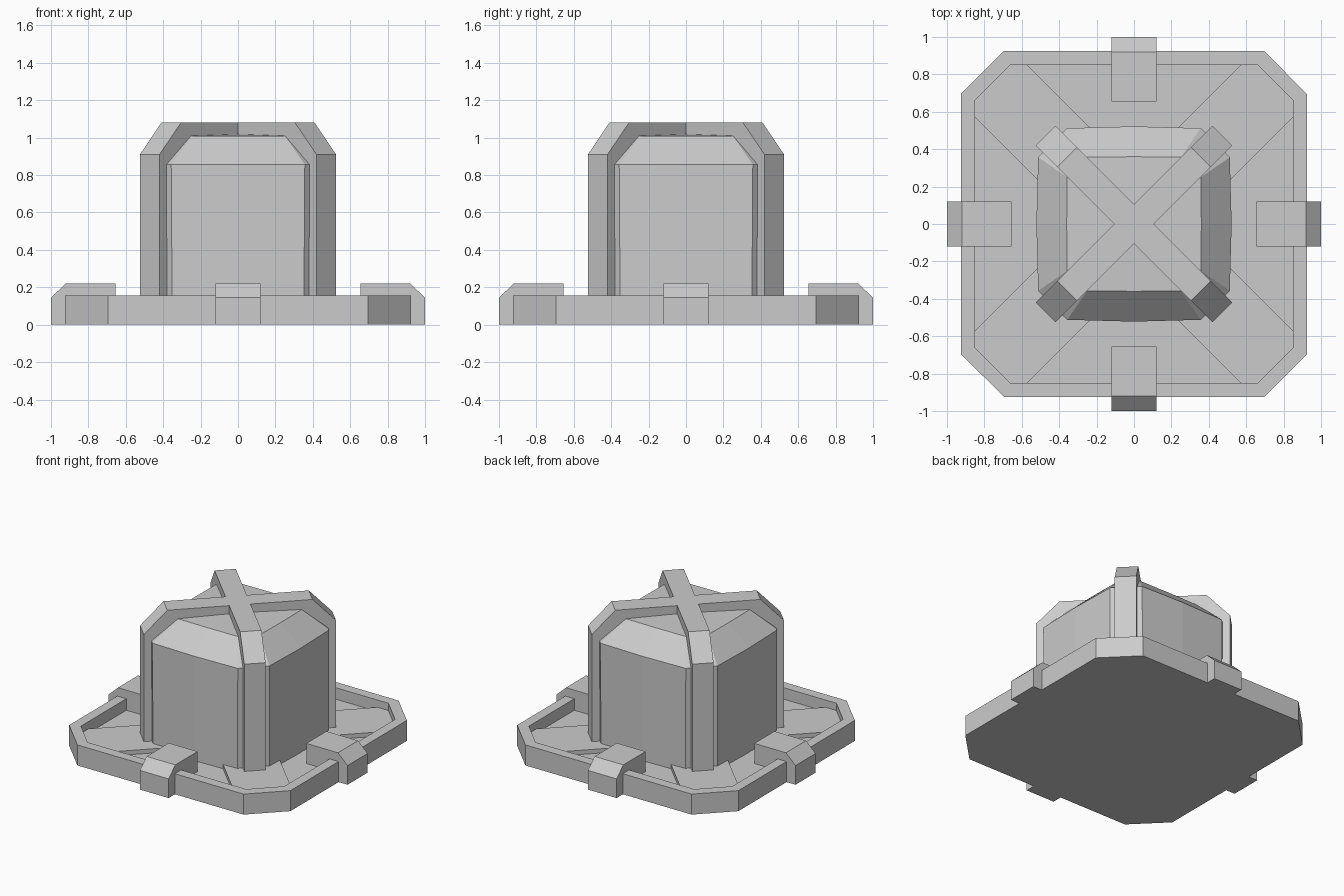
import bpy, bmesh
from math import pi
from mathutils import Matrix

if "Cube" in bpy.data.objects:
    bpy.data.objects.remove(bpy.data.objects["Cube"])


def finish(bm, name):
    bmesh.ops.recalc_face_normals(bm, faces=bm.faces)
    me = bpy.data.meshes.new(name)
    bm.to_mesh(me)
    bm.free()
    ob = bpy.data.objects.new(name, me)
    bpy.context.collection.objects.link(ob)
    return ob


def ring(half, corner, z, mid=None):
    """Square outline with cut corners; mid adds a point halfway along each side."""
    side = [(half, -corner), (half, corner)]
    if mid:
        side.insert(1, (mid, 0))
    pts = []
    for k in range(4):
        for x, y in side:
            for _ in range(k):
                x, y = -y, x
            pts.append((x, y, z))
    return pts


def loft(name, rings, peak=None):
    """Skin stacked outlines, cap the bottom, cap or peak the top."""
    bm = bmesh.new()
    loops = [[bm.verts.new(p) for p in r] for r in rings]
    n = len(loops[0])
    for a, b in zip(loops, loops[1:]):
        for i in range(n):
            j = (i + 1) % n
            bm.faces.new((a[i], a[j], b[j], b[i]))
    bm.faces.new(loops[0])
    if peak:
        tip = bm.verts.new((0, 0, peak))
        for i in range(n):
            bm.faces.new((loops[-1][i], loops[-1][(i + 1) % n], tip))
    else:
        bm.faces.new(loops[-1])
    return finish(bm, name)


def bar(name, profile, half_width, angle):
    """Extrude a radial (distance, z) profile sideways and turn it around z."""
    bm = bmesh.new()
    face = bm.faces.new([bm.verts.new((d, -half_width, z)) for d, z in profile])
    ext = bmesh.ops.extrude_face_region(bm, geom=[face])
    verts = [v for v in ext["geom"] if isinstance(v, bmesh.types.BMVert)]
    bmesh.ops.translate(bm, vec=(0, 2 * half_width, 0), verts=verts)
    bmesh.ops.transform(bm, matrix=Matrix.Rotation(angle, 4, 'Z'), verts=bm.verts)
    return finish(bm, name)


# Base tray with raised rim and sunken floor
loft("base_tray", [ring(0.925, 0.695, 0), ring(0.925, 0.695, 0.155),
                   ring(0.85, 0.662, 0.155), ring(0.85, 0.662, 0.068)])

# Raised diagonal floor strips, pointed to fit the rim corners
for k in range(4):
    bm = bmesh.new()
    outline = [(0, -0.28), (0.28, 0), (0.85, 0.57), (0.85, 0.662),
               (0.662, 0.85), (0.57, 0.85), (0, 0.28), (-0.28, 0)]
    outline = outline[1:7]
    low = [bm.verts.new((x, y, 0.06)) for x, y in outline]
    top = [bm.verts.new((x, y, 0.1)) for x, y in outline]
    bm.faces.new(low)
    bm.faces.new(top)
    for i in range(6):
        j = (i + 1) % 6
        bm.faces.new((low[i], low[j], top[j], top[i]))
    bmesh.ops.transform(bm, matrix=Matrix.Rotation(k * pi / 2, 4, 'Z'), verts=bm.verts)
    finish(bm, f"floor_strip_{k + 1}")

# Dome with slightly bowed walls and a bevelled shoulder
loft("dome", [ring(0.512, 0.352, 0.06, 0.522), ring(0.512, 0.357, 0.857, 0.522),
              ring(0.357, 0.25, 1.01, 0.36)], peak=1.022)

# Corner ribs meeting in a cross, and rim clamps at the side centres
rib = [(0, 0.06), (0.668, 0.06), (0.668, 0.91), (0.505, 1.08), (0, 1.08)]
clamp = [(0.655, 0.05), (0.9, 0), (1.0, 0), (1.0, 0.145), (0.92, 0.22), (0.655, 0.22)]
for k in range(4):
    bar(f"corner_rib_{k + 1}", rib, 0.074, pi / 4 + k * pi / 2)
    bar(f"rim_clamp_{k + 1}", clamp, 0.12, k * pi / 2)
